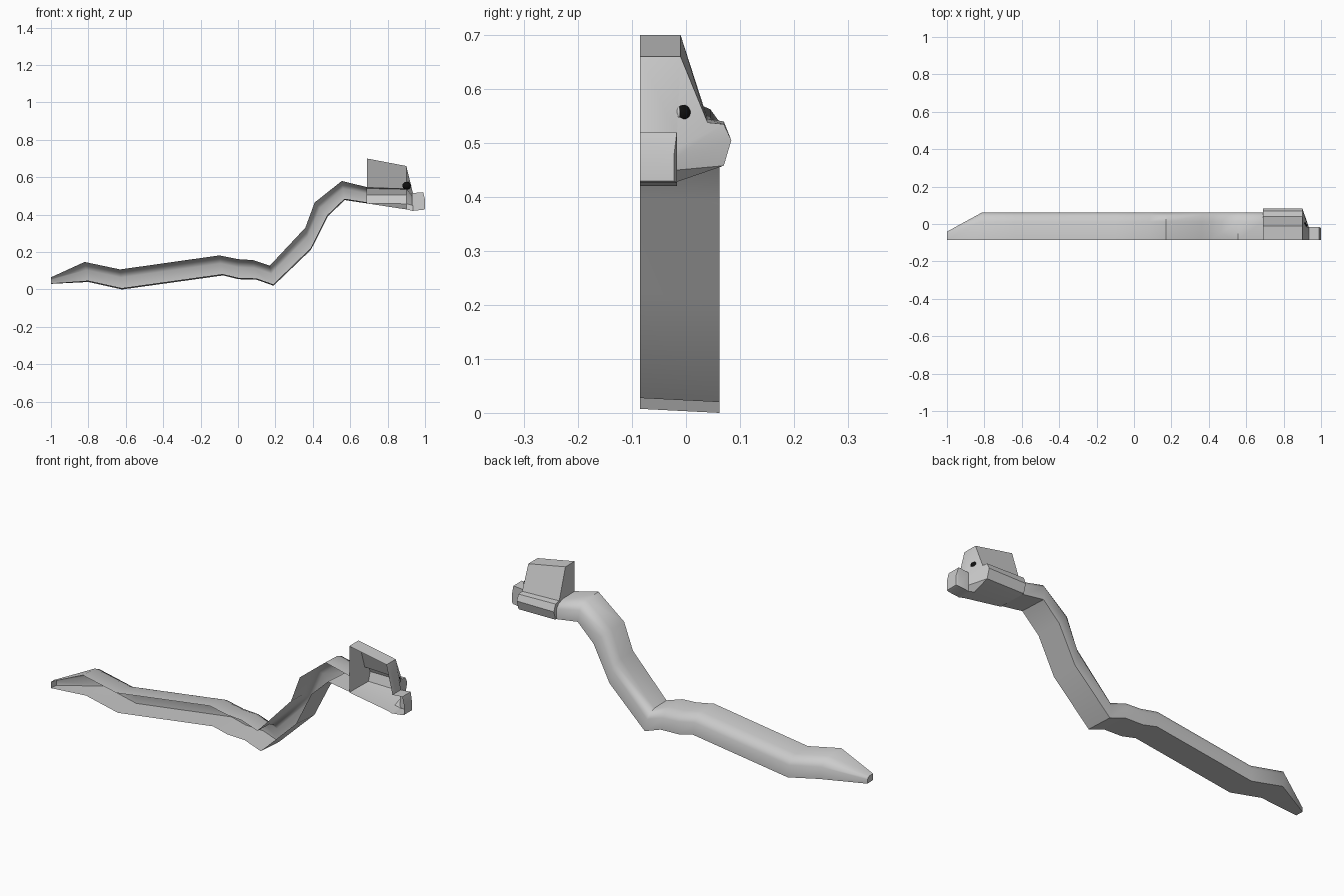
import bpy, bmesh, math

if "Cube" in bpy.data.objects:
    bpy.data.objects.remove(bpy.data.objects["Cube"])

CUT = -0.085  # flat open side: the model is a half shell


def loft(name, rings, cap_start, cap_end, angle):
    """Skin open rings (each running top -> outside -> bottom) into a shell."""
    bm = bmesh.new()
    rows = [[bm.verts.new(p) for p in ring] for ring in rings]
    for a, b in zip(rows, rows[1:]):
        for j in range(len(a) - 1):
            bm.faces.new((a[j], b[j], b[j + 1], a[j + 1]))
    if cap_start:
        bm.faces.new(rows[0])
    if cap_end:
        bm.faces.new(rows[-1][::-1])
    me = bpy.data.meshes.new(name)
    bm.to_mesh(me)
    bm.free()
    ob = bpy.data.objects.new(name, me)
    bpy.context.collection.objects.link(ob)
    bpy.ops.object.select_all(action='DESELECT')
    ob.select_set(True)
    bpy.context.view_layer.objects.active = ob
    bpy.ops.object.shade_smooth_by_angle(angle=math.radians(angle))
    return ob


# Body: back line and belly line of the winding tail, trunk and neck
top = [(-1, .065), (-.82, .147), (-.63, .107), (-.1, .182), (0, .162), (.08, .157),
       (.17, .127), (.36, .33), (.41, .465), (.555, .58), (.69, .547)]
bottom = [(-1, .03), (-.8, .04), (-.62, 0), (-.08, .075), (0, .055), (.1, .052),
          (.19, .02), (.39, .212), (.48, .39), (.57, .478), (.69, .46)]
section = [(CUT, 0), (.012, .03), (.045, .17), (.062, .4), (.062, 1), (CUT, .93)]
body = []
for i, (t, b) in enumerate(zip(top, bottom)):
    w = 0.3 if i == 0 else 1
    body.append([(t[0] + (b[0] - t[0]) * f, CUT + (y - CUT) * w,
                  t[1] + (b[1] - t[1]) * f) for y, f in section])
loft("body", body, True, False, 50)

# Head: sloping skull over a wide jaw, closing in to the muzzle root
head = [
    [(.69, y, z) for y, z in ((CUT, .70), (-.01, .70), (.04, .545), (.07, .54),
                              (.084, .505), (.07, .46), (-.017, .462), (CUT, .462))],
    [(x, y, z) for x, y, z in ((.9, CUT, .66), (.9, -.01, .66), (.9, .04, .538), (.9, .07, .535),
                               (.9, .084, .505), (.9, .07, .458), (.9, -.017, .428), (.9, CUT, .428))],
    [(.935, y, z) for y, z in ((CUT, .515), (-.017, .515), (-.017, .505), (-.017, .49),
                               (-.017, .475), (-.017, .45), (-.017, .42), (CUT, .42))],
]
loft("head", head, True, False, 40)

# Muzzle: small block at the front of the face
muzzle = [[(x, CUT, zt), (x, y, zt), (x, y, zb), (x, CUT, zb)]
          for x, y, zt, zb in ((.93, -.017, .515, .42), (.99, -.017, .52, .426))]
muzzle.append([(1, CUT, .48), (1, -.022, .48), (1, -.022, .43), (1, CUT, .43)])
loft("muzzle", muzzle, False, True, 40)

# Eye: black ball set into the face, with a pale sliver down the middle
black = bpy.data.materials.new("black")
black.diffuse_color = (0.005, 0.005, 0.005, 1)
black.use_nodes = True
black.node_tree.nodes["Principled BSDF"].inputs["Base Color"].default_value = black.diffuse_color
for name, loc, size, mat in (("eye", (.902, -.011, .555), (.023, .022, .021), black),
                             ("eye_glint", (.912, -.014, .555), (.0145, .006, .016), None)):
    bpy.ops.mesh.primitive_uv_sphere_add(segments=20, ring_count=12, radius=1, location=loc)
    ob = bpy.context.object
    ob.name = name
    ob.scale = size
    bpy.ops.object.shade_smooth()
    if mat:
        ob.data.materials.append(mat)
